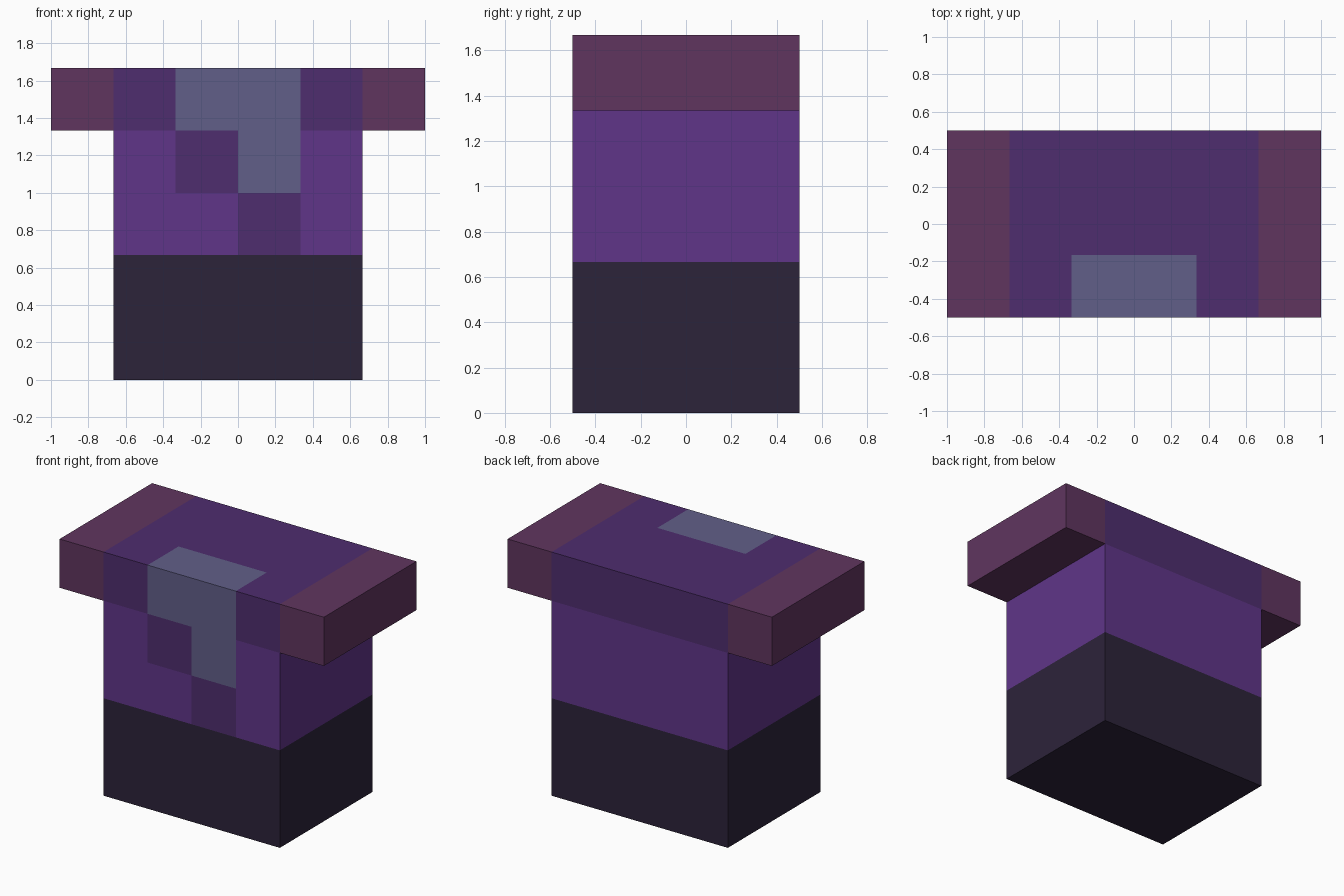
import bpy, bmesh
from mathutils import Vector

if "Cube" in bpy.data.objects:
    bpy.data.objects.remove(bpy.data.objects["Cube"])

T = 1 / 3  # the whole model sits on a grid of thirds


def material(name, r, g, b):
    lin = [(c / 255 / 12.92) if c <= 10 else ((c / 255 + 0.055) / 1.055) ** 2.4 for c in (r, g, b)]
    m = bpy.data.materials.new(name)
    m.diffuse_color = (*lin, 1)
    m.use_nodes = True
    m.node_tree.nodes["Principled BSDF"].inputs["Base Color"].default_value = m.diffuse_color
    return m


CHARCOAL = material("charcoal violet", 44, 35, 58)
PURPLE = material("bright purple", 96, 53, 137)
DEEP = material("deep purple", 78, 45, 110)
GREY = material("slate grey", 97, 95, 137)
PLUM = material("plum", 96, 53, 95)


def block(name, lo, hi, mats, open_sides=(), cuts=(), rule=None):
    """Box from lo to hi, without the sides hidden by neighbours, cut along planes and coloured by rule."""
    lo, hi = Vector(lo), Vector(hi)
    bm = bmesh.new()
    bmesh.ops.create_cube(bm, size=1)
    for v in bm.verts:
        v.co = Vector((lo[i] + (v.co[i] + 0.5) * (hi[i] - lo[i]) for i in range(3)))
    bm.normal_update()
    hidden = [f for f in bm.faces if any(f.normal.dot(Vector(d)) > 0.9 for d in open_sides)]
    bmesh.ops.delete(bm, geom=hidden, context='FACES')
    for axis, pos in cuts:
        n = Vector((0, 0, 0))
        n[axis] = 1
        bmesh.ops.bisect_plane(bm, geom=bm.verts[:] + bm.edges[:] + bm.faces[:],
                               plane_co=n * pos, plane_no=n)
    bm.normal_update()
    if rule:
        for f in bm.faces:
            f.material_index = rule(f.calc_center_median(), f.normal)
    me = bpy.data.meshes.new(name)
    bm.to_mesh(me)
    bm.free()
    for m in mats:
        me.materials.append(m)
    ob = bpy.data.objects.new(name, me)
    bpy.context.collection.objects.link(ob)
    return ob


UP, DOWN = (0, 0, 1), (0, 0, -1)

# Dark lower half
block("lower_body", (-2 * T, -0.5, 0), (2 * T, 0.5, 2 * T), [CHARCOAL], [UP])


# Torso with the stepped front patch
def torso_rule(c, n):
    if n.y > -0.9:
        return 0
    if -T < c.x < 0 and c.z > 3 * T:
        return 1
    if 0 < c.x < T:
        return 2 if c.z > 3 * T else 1
    return 0


block("torso", (-2 * T, -0.5, 2 * T), (2 * T, 0.5, 4 * T), [PURPLE, DEEP, GREY], [UP, DOWN],
      [(0, -T), (0, 0), (0, T), (2, 3 * T)], torso_rule)

# Shoulder yoke with the grey collar at the front centre
block("yoke", (-2 * T, -0.5, 4 * T), (2 * T, 0.5, 5 * T), [DEEP, GREY],
      [DOWN, (1, 0, 0), (-1, 0, 0)], [(0, -T), (0, T), (1, -T / 2)],
      lambda c, n: int(abs(c.x) < T and c.y < -T / 2))

# Overhanging shoulder ends
for side, s in (("left", -1), ("right", 1)):
    x0, x1 = sorted((s * 2 * T, s * 1.0))
    block(side + "_shoulder", (x0, -0.5, 4 * T), (x1, 0.5, 5 * T), [PLUM], [(-s, 0, 0)])
